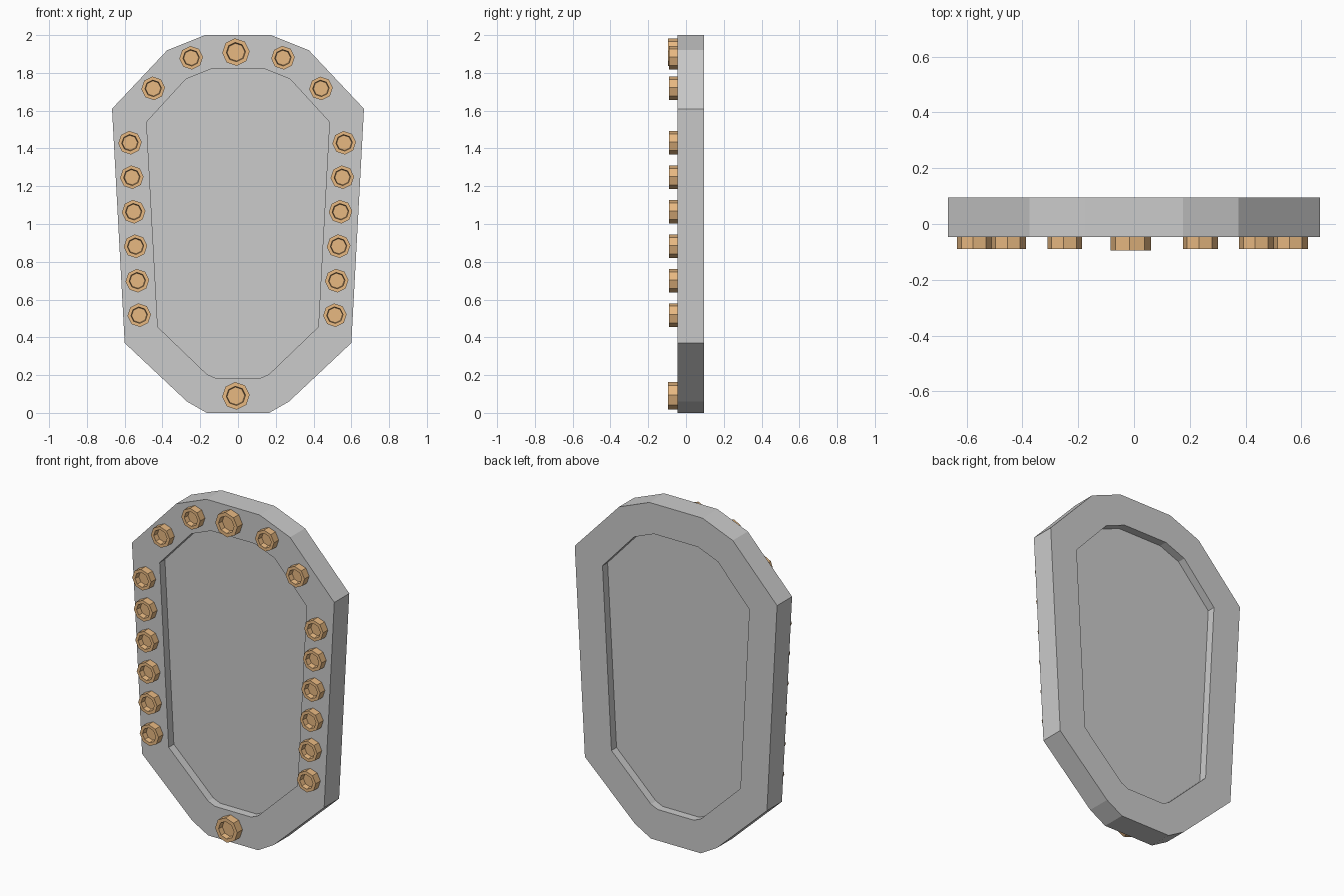
import bpy, bmesh, math

if "Cube" in bpy.data.objects:
    bpy.data.objects.remove(bpy.data.objects["Cube"])

FRONT, BACK = -0.046, 0.095
# half profiles (x, z), top to bottom
OUTER = [(0.175, 2.0), (0.375, 1.92), (0.667, 1.61), (0.60, 0.37), (0.27, 0.06), (0.165, 0.0)]
INNER = [(0.145, 1.82), (0.275, 1.768), (0.484, 1.54), (0.425, 0.455), (0.165, 0.205), (0.12, 0.185)]

copper = bpy.data.materials.new("copper")
copper.diffuse_color = (0.80, 0.48, 0.22, 1)
copper.use_nodes = True
copper.node_tree.nodes["Principled BSDF"].inputs["Base Color"].default_value = copper.diffuse_color


def full(half):
    return half + [(-x, z) for x, z in reversed(half)]


def ring(bm, pts, y):
    return [bm.verts.new((x, y, z)) for x, z in pts]


def bridge(bm, a, b):
    n = len(a)
    for i in range(n):
        j = (i + 1) % n
        bm.faces.new((a[i], a[j], b[j], b[i]))


def finish(bm, name, mat=None):
    bmesh.ops.recalc_face_normals(bm, faces=bm.faces)
    me = bpy.data.meshes.new(name)
    bm.to_mesh(me)
    bm.free()
    if mat:
        me.materials.append(mat)
    ob = bpy.data.objects.new(name, me)
    bpy.context.collection.objects.link(ob)
    return ob


# window frame: closed loop of four rings
bm = bmesh.new()
rings = [ring(bm, full(p), y) for p, y in
         ((OUTER, FRONT), (OUTER, BACK), (INNER, BACK), (INNER, FRONT))]
for k in range(4):
    bridge(bm, rings[k], rings[(k + 1) % 4])
finish(bm, "window_frame")

# recessed pane
bm = bmesh.new()
a, b = (ring(bm, full(INNER), y) for y in (0.003, 0.047))
bridge(bm, a, b)
bm.faces.new(a)
bm.faces.new(b)
finish(bm, "window_pane")


# eight-sided socket bolt
def bolt(name, x, z, r, front):
    bm = bmesh.new()

    def octagon(rad, y):
        angs = [math.radians(4 + 45 * i) for i in range(8)]
        return ring(bm, [(x + rad * math.cos(t), z + rad * math.sin(t)) for t in angs], y)

    rs = [octagon(r, FRONT), octagon(r, front), octagon(r * 0.7, front), octagon(r * 0.64, front + 0.03)]
    for p, q in zip(rs, rs[1:]):
        bridge(bm, p, q)
    bm.faces.new(rs[0])
    bm.faces.new(rs[-1])
    finish(bm, name, copper)


# large bolts at top and bottom
bolt("bolt_top", -0.011, 1.91, 0.073, -0.095)
bolt("bolt_bottom", -0.011, 0.09, 0.073, -0.095)

# smaller bolts along both sides
spots = [(0.243, 1.88), (0.444, 1.718)]
spots += [(0.567 - 0.0098 * i, 1.43 - 0.1825 * i) for i in range(6)]
for side, s in (("left", -1), ("right", 1)):
    for i, (x, z) in enumerate(spots):
        bolt(f"bolt_{side}_{i + 1}", s * x - 0.005, z, 0.0625, -0.09)
